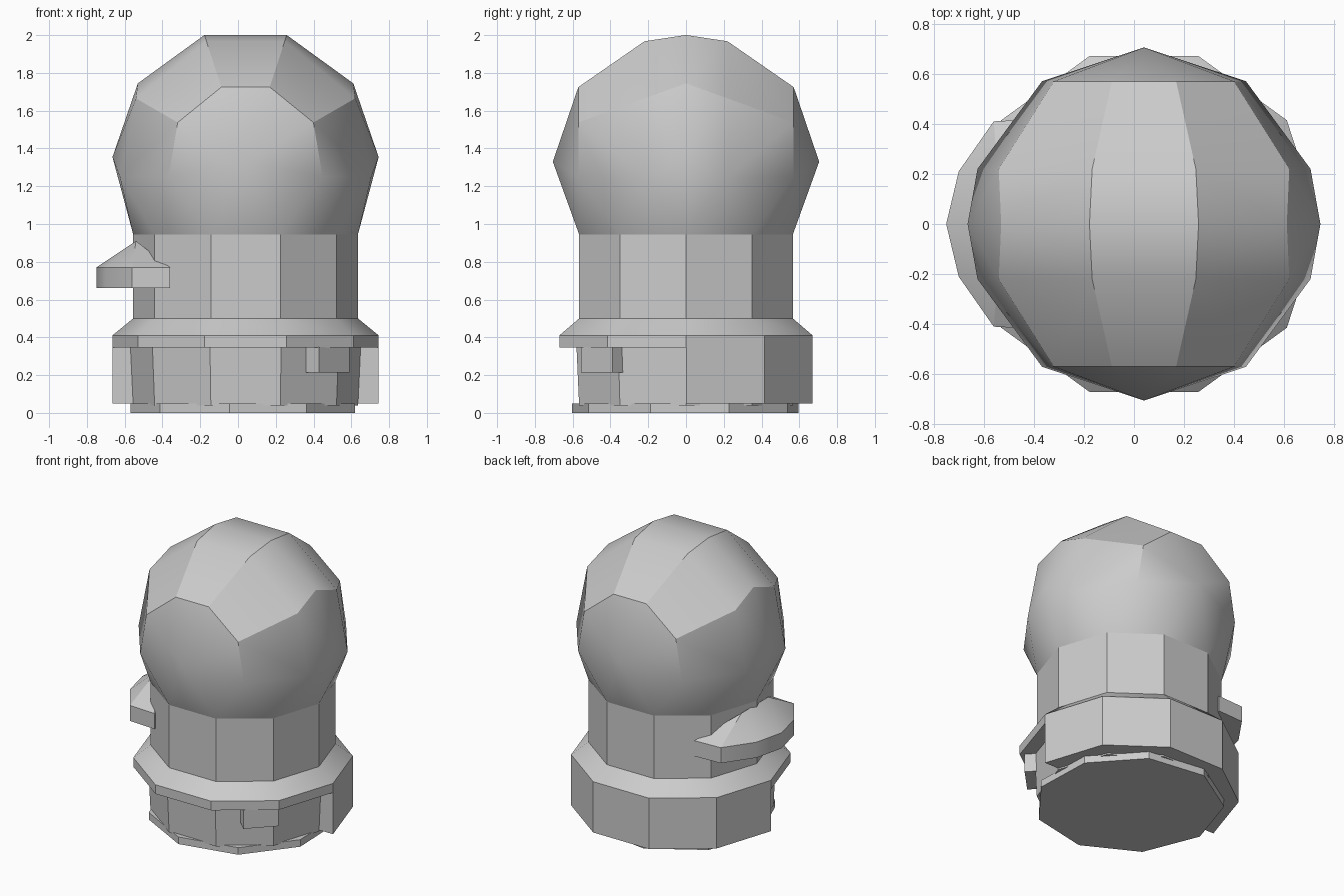
import bpy, bmesh
from math import cos, sin, radians

if "Cube" in bpy.data.objects:
    bpy.data.objects.remove(bpy.data.objects["Cube"])

GREY = (0.6, 0.6, 0.6, 1)
CX = 0.04  # axis of the body

mat = bpy.data.materials.new("light_grey")
mat.use_nodes = True
mat.diffuse_color = GREY
mat.node_tree.nodes["Principled BSDF"].inputs["Base Color"].default_value = GREY


def ring(radius, z, angles=range(0, 360, 36)):
    """Points on a level circle round the body axis."""
    return [(CX + radius * cos(radians(a)), radius * sin(radians(a)), z) for a in angles]


def hull(name, points):
    """Convex solid through the given points."""
    bm = bmesh.new()
    for p in points:
        bm.verts.new(p)
    res = bmesh.ops.convex_hull(bm, input=bm.verts)
    loose = {v for v in res["geom_interior"] + res["geom_unused"]
             if isinstance(v, bmesh.types.BMVert) and not v.link_faces}
    bmesh.ops.delete(bm, geom=list(loose), context='VERTS')
    bmesh.ops.dissolve_limit(bm, angle_limit=radians(1), verts=bm.verts, edges=bm.edges)
    bmesh.ops.recalc_face_normals(bm, faces=bm.faces)
    mesh = bpy.data.meshes.new(name)
    bm.to_mesh(mesh)
    bm.free()
    obj = bpy.data.objects.new(name, mesh)
    bpy.context.collection.objects.link(obj)
    mesh.materials.append(mat)
    bpy.ops.object.select_all(action='DESELECT')
    obj.select_set(True)
    bpy.context.view_layer.objects.active = obj
    bpy.ops.object.shade_smooth_by_angle(angle=radians(30))
    return obj


# Faceted head: upright rings from front to back, resting on the neck
HEAD_Z = 1.33
head = ring(0.595, 0.945)
for y, r, low, mid in ((0, 0.705, 2, 36), (0.22, 0.67, -7, 30), (0.57, 0.415, -11, 30)):
    for a in (low, mid, 72, 108, 180 - mid, 180 - low):
        for side in (-1, 1):
            head.append((CX + r * cos(radians(a)), side * y, HEAD_Z + r * sin(radians(a))))
head += [(CX, -0.705, HEAD_Z), (CX, 0.705, HEAD_Z)]
hull("head", set(head))

# Neck, sloping collar and its rim
hull("neck", ring(0.595, 0.48) + ring(0.595, 0.945))
hull("collar", ring(0.705, 0.345) + ring(0.705, 0.41) + ring(0.595, 0.5))

# Tapered inner body, back shell and base plate
hull("inner_body", ring(0.61, 0.36) + ring(0.595, 0.04))
half = range(0, 181, 36)
hull("back_shell", ring(0.705, 0.05, half) + ring(0.705, 0.41, half))
nine = range(22, 382, 40)
hull("base_plate", ring(0.61, 0, nine) + ring(0.61, 0.05, nine))

# Peaked brim on the right side
brim = []
for s in (-1, 1):
    for x, y in ((-0.36, 0.42), (-0.56, 0.41), (-0.70, 0.21), (-0.75, 0)):
        brim += [(x, s * y, 0.66), (x, s * y, 0.77)]
    brim.append((-0.54, s * 0.15, 0.91))
hull("brim", set(brim))

# Small block under the collar at the front left
block = [(x, y, z) for z in (0.215, 0.35)
         for x, y in ((0.43, -0.555), (0.59, -0.39), (0.52, -0.32), (0.36, -0.485))]
hull("front_block", block)
